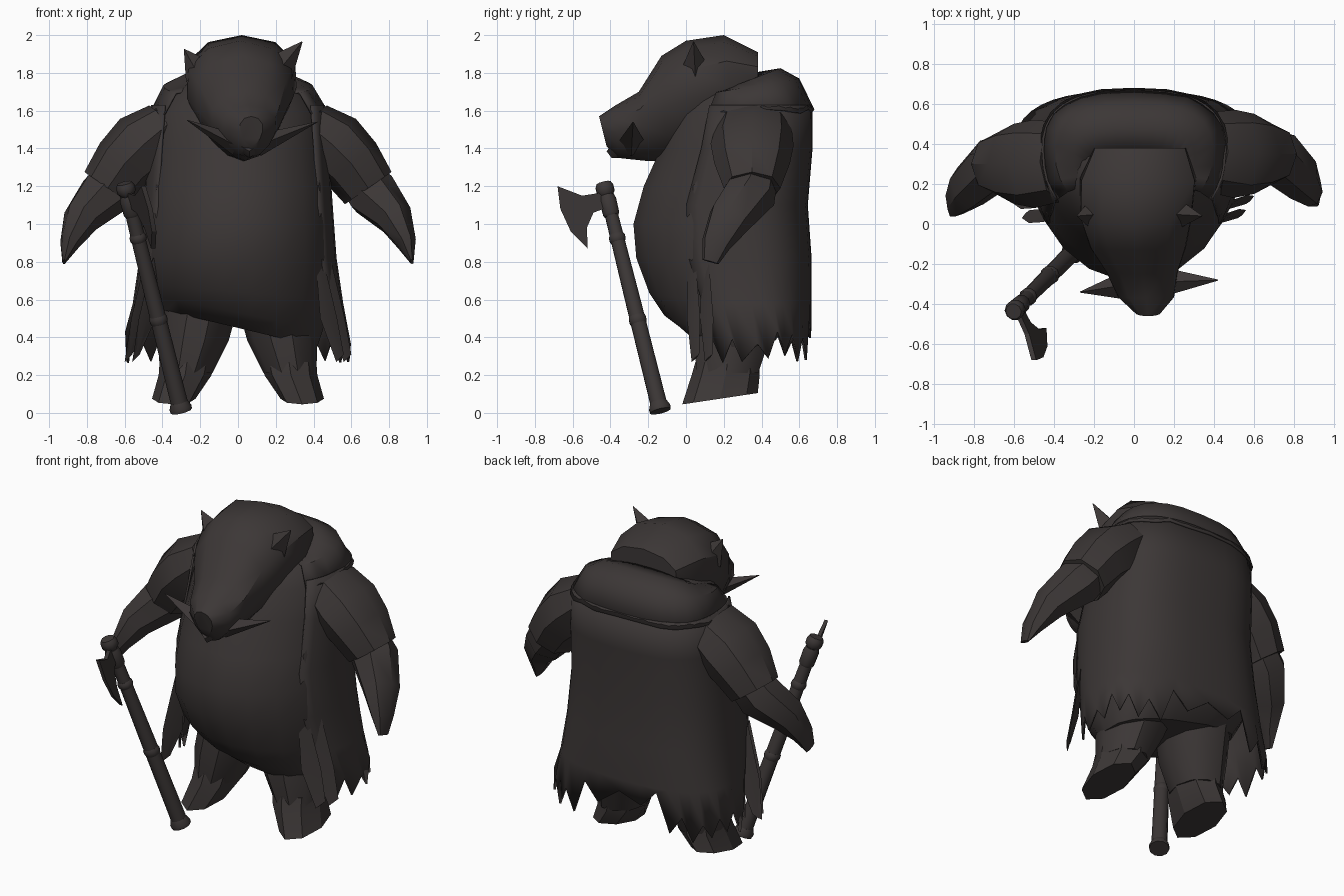
import bpy, bmesh, random
from math import cos, sin, radians, copysign
from mathutils import Vector as V

random.seed(4)
if "Cube" in bpy.data.objects:
    bpy.data.objects.remove(bpy.data.objects["Cube"], do_unlink=True)

mat = bpy.data.materials.new("dark_hide")
mat.use_nodes = True
colour = (0.045, 0.038, 0.037, 1)
mat.diffuse_color = colour
bsdf = mat.node_tree.nodes["Principled BSDF"]
bsdf.inputs["Base Color"].default_value = colour
bsdf.inputs["Roughness"].default_value = 0.9


def finish(name, bm, angle=40):
    bmesh.ops.recalc_face_normals(bm, faces=bm.faces)
    me = bpy.data.meshes.new(name)
    bm.to_mesh(me)
    bm.free()
    ob = bpy.data.objects.new(name, me)
    bpy.context.collection.objects.link(ob)
    me.materials.append(mat)
    bpy.ops.object.select_all(action='DESELECT')
    ob.select_set(True)
    bpy.context.view_layer.objects.active = ob
    bpy.ops.object.shade_smooth_by_angle(angle=radians(angle))
    return ob


def loft(name, rings, sides=8, skew=0.0, square=1.0, arc=None, hem=None, angle=40):
    """Skin rings of (centre, u, v); square flattens the back, an arc leaves it open."""
    bm = bmesh.new()
    a0, a1 = arc or (0, 360)
    count = sides + 1 if arc else sides
    rows = []
    for k, (c, u, v) in enumerate(rings):
        row = []
        for i in range(count):
            t = radians(a0 + (a1 - a0) * i / sides)
            x, y = cos(t), sin(t)
            if y > 0:
                x, y = copysign(abs(x) ** square, x), y ** square
            p = V(c) + V(u) * x * (1 + skew * y) + V(v) * y
            if hem and k == len(rings) - 1:
                p.z += hem(i)
            row.append(bm.verts.new(p))
        rows.append(row)
    for r, s in zip(rows, rows[1:]):
        for i in range(sides):
            j = (i + 1) % count
            bm.faces.new((r[i], r[j], s[j], s[i]))
    if not arc:
        bm.faces.new(rows[0])
        bm.faces.new(rows[-1])
    return finish(name, bm, angle)


def slab(z, w, yf, yb, tilt=0.0, rise=0.0):
    """Ring from front depth to back depth, tilted sideways or raised at the back."""
    return ((0, (yf + yb) / 2, z), (w, 0, tilt), (0, (yb - yf) / 2, rise))


def tube(name, points, sides=8, side=1, **kw):
    """Round limb along points of (x, y, z, width, depth); the right side sits further forward."""
    pts = [V((p[0] * side, p[1] - (.05 if side < 0 else 0), p[2])) for p in points]
    rings = []
    for i, p in enumerate(pts):
        d = (pts[min(i + 1, len(pts) - 1)] - pts[max(i - 1, 0)]).normalized()
        u = d.cross(V((0, 1, 0))).normalized()
        v = u.cross(d).normalized()
        rings.append((p, u * points[i][3], v * points[i][4]))
    return loft(name, rings, sides, **kw)


# Torso with a heavy belly and a slanted tunic hem
torso = [slab(.45, .42, -.01, .50, -.10), slab(.53, .45, -.12, .58, -.09),
         slab(.64, .48, -.20, .62, -.04), slab(.82, .50, -.27, .63),
         slab(1.0, .49, -.285, .63), slab(1.2, .48, -.23, .62),
         slab(1.4, .46, -.14, .65), slab(1.58, .44, -.08, .65),
         slab(1.70, .35, .02, .56), slab(1.77, .22, .16, .46)]
loft("torso", torso, 18, skew=.1, square=.75)


def torn(i):
    """Ragged hem, raised at the middle of the back."""
    lift = .13 if abs(i - 14) < 3 else 0
    return lift + (random.uniform(-.10, -.03) if i % 2 else random.uniform(0, .08))


# Ragged open coat
coat = loft("coat", [slab(1.63, .455, -.09, .67), slab(1.4, .475, -.15, .67),
                     slab(1.1, .495, -.25, .645), slab(.82, .515, -.24, .665),
                     slab(.58, .55, -.14, .665), slab(.36, .59, -.06, .665)],
            28, skew=.09, square=.75, arc=(-26, 206), hem=torn)
coat.modifiers.new("thickness", 'SOLIDIFY').thickness = .012

# Hood collar rising over the shoulders to the back of the head
collar = loft("collar", [slab(1.70, .20, .14, .35, 0, .10), slab(1.745, .30, .08, .50, 0, .08),
                         slab(1.72, .39, .0, .60, 0, .05), slab(1.60, .465, -.09, .68)],
              18, skew=.09, square=.75, arc=(-28, 208), hem=lambda i: random.uniform(-.02, .01))
collar.modifiers.new("thickness", 'SOLIDIFY').thickness = .01


def muzzle_ring(top, low, w, x):
    """Cross-section of the head between a crown and a chin point."""
    a, b = V((x, *top)), V((x, *low))
    return ((a + b) / 2, (w, 0, 0), (a - b) / 2)


# Head with a long drooping snout
loft("head", [muzzle_ring((.38, 1.91), (.38, 1.60), .23, .03),
              muzzle_ring((.20, 2.0), (.26, 1.45), .29, .02),
              muzzle_ring((0, 1.97), (.08, 1.36), .28, .01),
              muzzle_ring((-.13, 1.89), (-.10, 1.33), .24, .02),
              muzzle_ring((-.25, 1.70), (-.22, 1.335), .18, .04),
              muzzle_ring((-.37, 1.63), (-.36, 1.35), .14, .06),
              muzzle_ring((-.46, 1.57), (-.42, 1.41), .06, .07)], 12, skew=.25)


def spike(name, base, tip, u, v, sides=4):
    base, tip = V(base), V(tip)
    loft(name, [(base, u, v), (tip, V(u) * .03, V(v) * .03)], sides, angle=20)


# Pointed ears and upturned tusks
spike("left_ear", (.23, .05, 1.83), (.34, .04, 1.965), (.055, 0, -.06), (0, .07, 0))
spike("right_ear", (-.22, .05, 1.81), (-.285, .04, 1.925), (.055, 0, .06), (0, .07, 0))
spike("left_tusk", (.12, -.29, 1.42), (.42, -.28, 1.54), (0, 0, .06), (0, .08, 0))
spike("right_tusk", (-.02, -.30, 1.42), (-.27, -.34, 1.55), (0, 0, .06), (0, .08, 0))

# Jaw lip below the snout
loft("lower_lip", [((.16, -.27, 1.45), (0, .08, 0), (0, 0, .04)),
                   ((.06, -.37, 1.385), (0, .05, 0), (0, 0, .04)),
                   ((-.05, -.28, 1.45), (0, .08, 0), (0, 0, .04))], 6)

# Arms and legs, mirrored
for word, s in (("left", 1), ("right", -1)):
    tube(word + "_upper_arm", [(.38, .36, 1.52, .14, .20), (.50, .35, 1.42, .185, .22),
                               (.60, .35, 1.32, .17, .20), (.69, .35, 1.19, .15, .15)], side=s)
    tube(word + "_forearm", [(.62, .36, 1.27, .12, .13), (.71, .34, 1.16, .14, .14),
                             (.83, .23, 1.03, .10, .12), (.89, .16, .90, .055, .08),
                             (.92, .13, .80, .01, .045)], 7, s)
    loft(word + "_leg", [((.20 * s, .28, .56), (.20, 0, 0), (0, .24, 0)),
                         ((.235 * s, .24, .38), (.185, 0, 0), (0, .21, 0)),
                         ((.275 * s, .22, .21), (.14, 0, 0), (0, .17, 0))], 10)
    # Wedge foot with a low toe
    loft(word + "_foot", [((.27 * s, .22, .27), (.145, 0, 0), (0, .17, 0)),
                          ((.28 * s, .21, .20), (.14, 0, 0), (0, .18, 0)),
                          ((.34 * s, .18, .075), (.115, 0, 0), (0, .20, .03))], 8, angle=25)
    # Loose torn strips at the front of the coat
    for k in range(2):
        x, y = (.43 + .04 * k) * s, .03 + .07 * k
        loft(word + "_coat_strip_%d" % (k + 1),
             [((x, y, .82), (.02, .02, 0), (0, .006, 0)),
              ((x + .05 * s, y + .01, .5), (.045, .035, 0), (0, .006, 0)),
              ((x + .11 * s, y + .02, .29), (.02, .02, .02), (0, .006, 0))], 4, angle=20)

# Axe handle with a knobbed head and a flared foot
top, end = V((-.60, -.435, 1.21)), V((-.30, -.135, .01))


def handle_part(name, stations):
    tube(name, [(*top.lerp(end, f), r, r) for f, r in stations], 10)


handle_part("axe_handle", [(0, .035), (.1, .036), (.5, .042), (1, .046)])
handle_part("axe_knob", [(-.005, .04), (.01, .05), (.035, .05), (.05, .035)])
handle_part("axe_socket", [(.05, .04), (.07, .047), (.13, .045), (.14, .038)])
handle_part("upper_band", [(.22, .038), (.23, .045), (.245, .045), (.255, .038)])
handle_part("lower_band", [(.58, .043), (.59, .048), (.605, .048), (.615, .043)])
handle_part("axe_foot", [(.96, .046), (.985, .06), (1, .058)])

# Bearded axe blade
outline = [(-.42, 1.17), (-.55, 1.15), (-.68, 1.2), (-.665, 1.08), (-.61, .96),
           (-.52, .87), (-.525, .98), (-.49, 1.06), (-.41, 1.09)]
bm = bmesh.new()
sides = []
for off in (-.012, .012):
    sides.append([bm.verts.new((-.6 + (-.43 - y) * .4 + (1.2 - z) * .35 + off, y, z))
                  for y, z in outline])
    bm.faces.new(sides[-1])
for i in range(len(outline)):
    j = (i + 1) % len(outline)
    bm.faces.new((sides[0][i], sides[0][j], sides[1][j], sides[1][i]))
finish("axe_blade", bm, 20)
